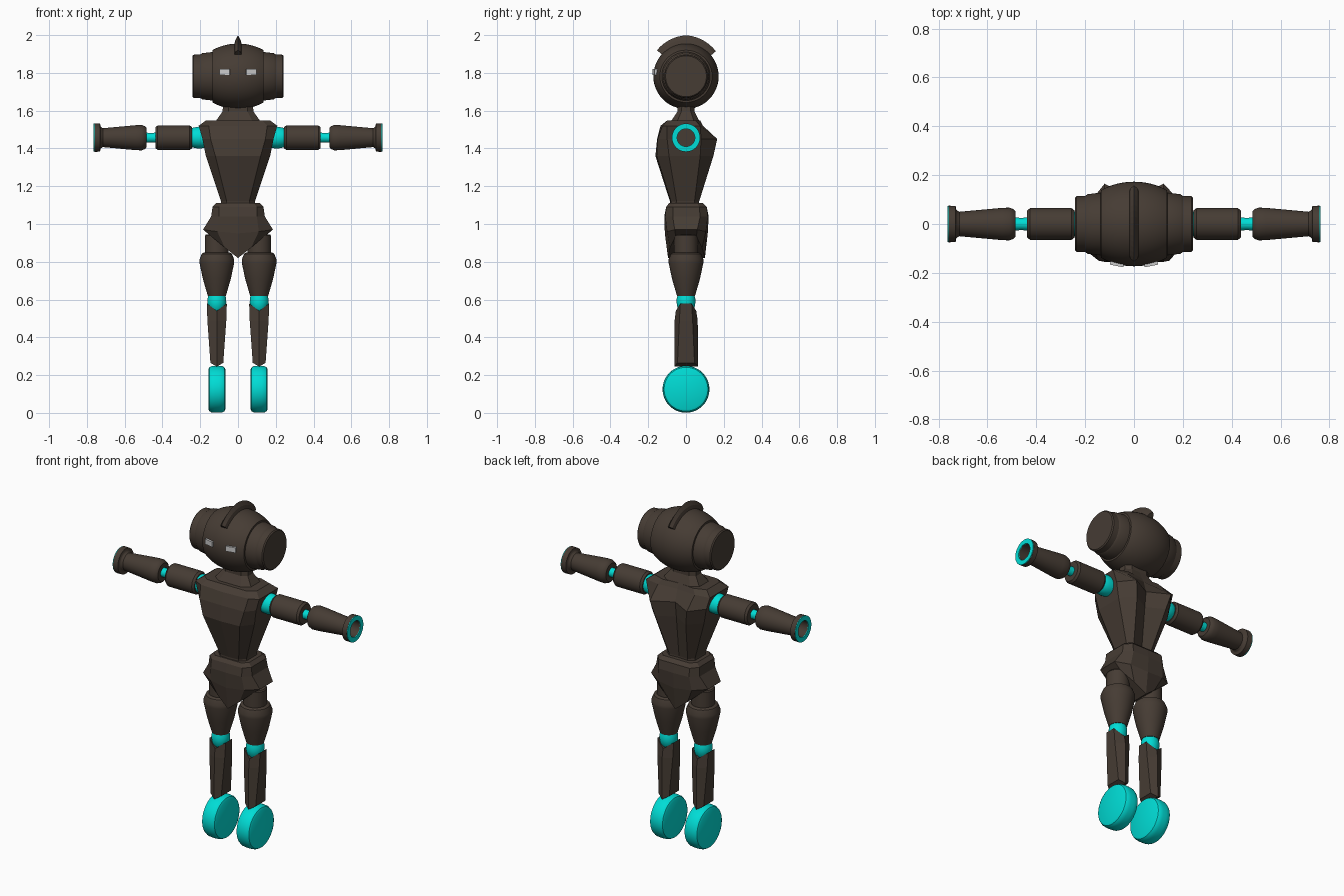
import bpy, bmesh
from math import sin, cos, pi, radians, sqrt
from mathutils import Matrix

if "Cube" in bpy.data.objects:
    bpy.data.objects.remove(bpy.data.objects["Cube"])


def material(name, color):
    m = bpy.data.materials.new(name)
    m.diffuse_color = (*color, 1)
    m.use_nodes = True
    m.node_tree.nodes["Principled BSDF"].inputs["Base Color"].default_value = m.diffuse_color
    return m


DARK = material("dark_metal", (0.061, 0.045, 0.034))
CYAN = material("cyan", (0.0, 0.72, 0.67))


def finish(name, bm, mat, mirror, smooth):
    bmesh.ops.remove_doubles(bm, verts=bm.verts, dist=1e-5)
    bmesh.ops.recalc_face_normals(bm, faces=bm.faces)
    me = bpy.data.meshes.new(name)
    bm.to_mesh(me)
    bm.free()
    ob = bpy.data.objects.new(name, me)
    bpy.context.collection.objects.link(ob)
    if mat:
        me.materials.append(mat)
    if mirror:
        ob.modifiers.new("mirror", 'MIRROR').use_axis[0] = True
    if smooth:
        bpy.ops.object.select_all(action='DESELECT')
        ob.select_set(True)
        bpy.context.view_layer.objects.active = ob
        bpy.ops.object.shade_smooth_by_angle(angle=radians(30))
    return ob


def lathe(name, mat, profile, axis, center, closed=False, n=32):
    """Spin (radius, position along axis) points round the x or z axis, mirrored in x."""
    bm = bmesh.new()
    cx, cy, cz = center
    rings = []
    for r, t in profile:
        ring = []
        for i in range(n):
            a, b = r * cos(2 * pi * i / n), r * sin(2 * pi * i / n)
            p = (cx + t, cy + a, cz + b) if axis == 'X' else (cx + a, cy + b, cz + t)
            ring.append(bm.verts.new(p))
        rings.append(ring)
    pairs = list(zip(rings, rings[1:]))
    if closed:
        pairs.append((rings[-1], rings[0]))
    for a, b in pairs:
        for i in range(n):
            j = (i + 1) % n
            bm.faces.new((a[i], a[j], b[j], b[i]))
    return finish(name, bm, mat, True, True)


def loft(name, mat, halves, cx=0):
    """Skin symmetric rings, each given by its right half from front to back."""
    bm = bmesh.new()
    k = len(halves[0])
    n = 2 * k - 2
    rings = []
    for h in halves:
        pts = list(h) + [(-x, y, z) for x, y, z in reversed(h[1:-1])]
        rings.append([bm.verts.new((x + cx, y, z)) for x, y, z in pts])
    for a, b in zip(rings, rings[1:]):
        for i in range(n):
            j = (i + 1) % n
            bm.faces.new((a[i], a[j], b[j], b[i]))
    for ring in (rings[0], rings[-1]):
        for i in range(k // 2 - 1):
            q = (i, i + 1, k - 2 - i, k - 1 - i)
            bm.faces.new([ring[v] for v in q])
            bm.faces.new([ring[-v % n] for v in reversed(q)])
    return finish(name, bm, mat, cx != 0, False)


def flat(z, *pts):
    return [(x, y, z) for x, y in pts]


# Head, ear cups, crest and eyes
HZ = 1.782
dome = [(0.173 * sqrt(1 - (x / 0.225) ** 2), x) for x in [i * 0.0135 for i in range(11)]]
lathe("head", DARK, dome + [(0.12, 0.137)], 'X', (0, 0, HZ), n=48)
lathe("ear_cup", DARK, [(0.10, 0.12), (0.129, 0.13), (0.128, 0.14), (0.122, 0.19), (0.115, 0.2),
                        (0.114, 0.235), (0.108, 0.241), (0, 0.241)], 'X', (0, 0, HZ), n=48)
crest = []
for deg in range(42, 141, 7):
    a = radians(deg)
    ring = [(x, -r * cos(a), HZ + r * sin(a))
            for x, r in ((0, 0.15), (0.022, 0.16), (0.014, 0.192), (0, 0.217 - 0.014 * abs(cos(a))))]
    crest.append(ring)
loft("head_crest", DARK, crest)
bm = bmesh.new()
bmesh.ops.create_cube(bm, size=1, matrix=Matrix.Translation((0.068, -0.154, 1.805))
                      @ Matrix.Rotation(0.2, 4, 'Z') @ Matrix.Diagonal((0.056, 0.036, 0.03, 1)))
finish("eye", bm, None, True, False)

# Neck
loft("neck", DARK, [
    flat(1.64, (0, -.045), (.05, -.045), (.078, -.02), (.078, .02), (.05, .045), (0, .045)),
    flat(1.595, (0, -.045), (.05, -.045), (.082, -.025), (.082, .025), (.05, .045), (0, .045)),
    flat(1.535, (0, -.085), (.08, -.085), (.125, -.05), (.125, .045), (.08, .075), (0, .07))])

# Torso with shoulder blades and a grooved back
loft("torso", DARK, [
    flat(1.548, (0, -.10), (.13, -.10), (.17, -.07), (.17, .05), (.10, .075), (0, .065)),
    flat(1.52, (0, -.135), (.155, -.125), (.208, -.1), (.208, .075), (.12, .09), (0, .08)),
    flat(1.45, (0, -.153), (.145, -.15), (.188, -.1), (.188, .08), (.12, .165), (0, .10)),
    flat(1.36, (0, -.162), (.12, -.155), (.17, -.09), (.17, .075), (.10, .145), (0, .09)),
    flat(1.12, (0, -.085), (.06, -.08), (.09, -.05), (.09, .045), (.06, .07), (0, .065)),
    flat(1.09, (0, -.085), (.06, -.08), (.095, -.05), (.095, .045), (.06, .07), (0, .065))])

# Pelvis with pointed front and back plates
loft("pelvis", DARK, [
    flat(1.11, (0, -.09), (.085, -.09), (.115, -.06), (.115, .06), (.085, .09), (0, .09)),
    flat(1.09, (0, -.105), (.10, -.105), (.135, -.07), (.135, .07), (.10, .11), (0, .11)),
    flat(1.04, (0, -.115), (.10, -.11), (.142, -.07), (.142, .075), (.10, .115), (0, .12)),
    [(0, -.112, .95), (.11, -.10, .96), (.185, -.06, .97), (.185, .06, .97), (.11, .105, .96), (0, .115, .95)],
    [(0, -.095, .82), (.07, -.085, .875), (.14, -.055, .935), (.14, .055, .935), (.07, .085, .875), (0, .1, .82)]])

# Arms along x
ARM = (0, 0, 1.457)
lathe("shoulder", CYAN, [(0, .15), (.04, .16), (.055, .18), (.058, .21), (.052, .24), (.045, .255), (0, .255)],
      'X', ARM)
lathe("upper_arm", DARK, [(0, .244), (.056, .244), (.065, .256), (.065, .425), (.056, .437), (0, .437)], 'X', ARM)
lathe("elbow", CYAN, [(0, .425), (.027, .43), (.025, .46), (.027, .495), (0, .5)], 'X', ARM)
lathe("forearm", DARK, [(0, .485), (.052, .485), (.06, .492), (.067, .51), (.066, .54), (.05, .715), (.056, .725),
                        (.06, .728), (.074, .73), (.075, .76), (.047, .76), (.047, .69), (0, .69)], 'X', ARM)
lathe("hand_ring", CYAN, [(.074, .756), (.074, .764), (.047, .764), (.047, .756)], 'X', ARM, closed=True)

# Legs
LX = 0.112
LEG = (LX, 0, 0)
lathe("hip_joint", DARK, [(0, .945), (.058, .945), (.063, .938), (.063, .83), (0, .83)], 'Z', LEG)
lathe("thigh", DARK, [(0, .848), (.07, .848), (.08, .842), (.092, .812), (.092, .795), (.074, .71), (.048, .62),
                      (0, .62)], 'Z', LEG)
lathe("knee", CYAN, [(0, .635), (.044, .625), (.049, .605), (.05, .585), (.045, .555), (.03, .535), (0, .53)],
      'Z', LEG)
loft("shin", DARK, [
    [(0, -.054, .54), (.053, -.03, .58), (.053, .03, .58), (0, .054, .54)],
    [(0, -.06, .49), (.05, -.035, .49), (.05, .035, .49), (0, .062, .49)],
    [(0, -.062, .245), (.034, -.045, .265), (.034, .045, .265), (0, .064, .245)]], cx=LX)

# Wheel feet, axle along x
lathe("wheel_foot", CYAN, [(0, .067), (.105, .067), (.116, .072), (.122, .083), (.124, .1), (.124, .124),
                           (.122, .141), (.116, .152), (.105, .157), (0, .157)], 'X', (0, 0, .125), n=48)
